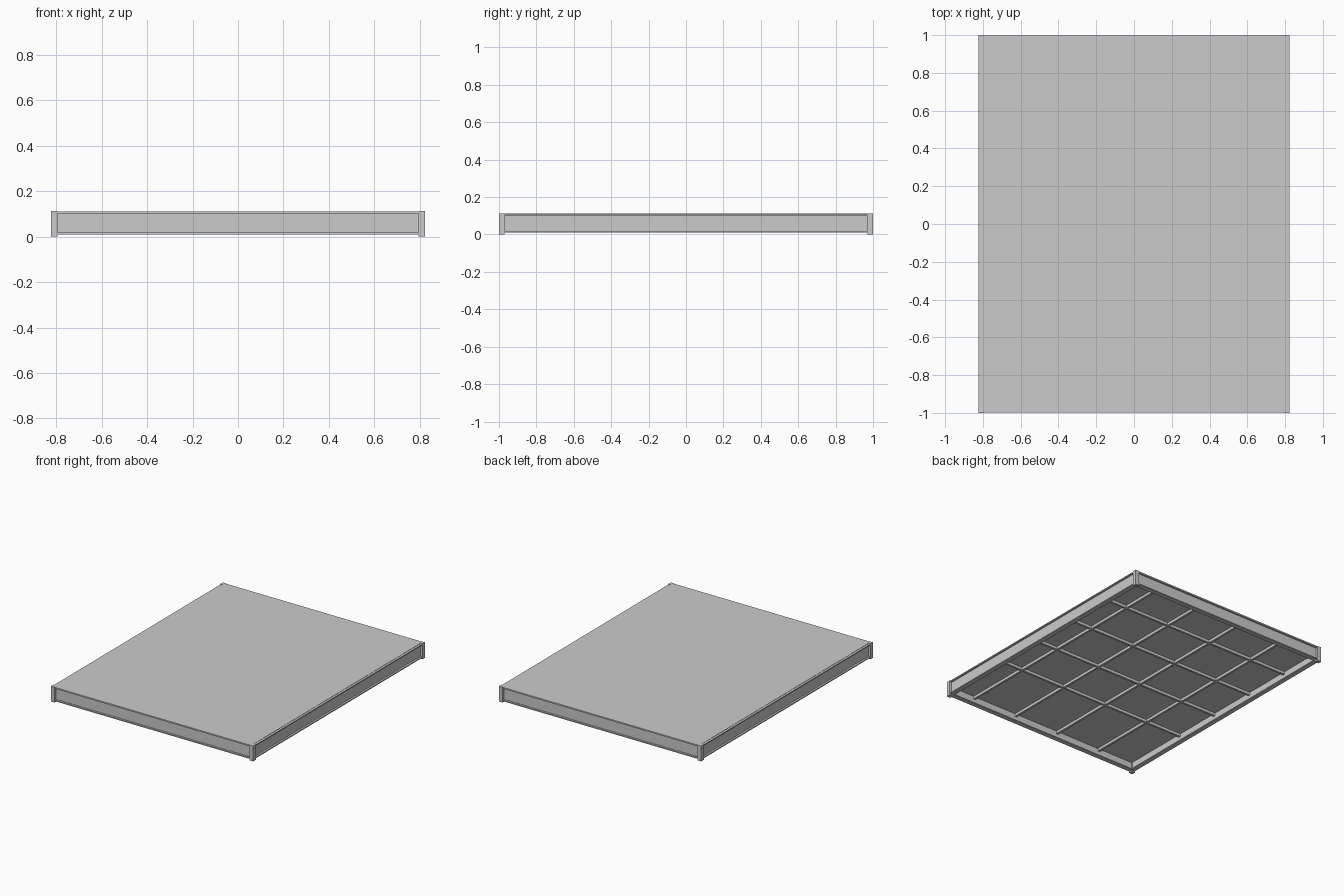
import bpy

cube = bpy.data.objects.get("Cube")
if cube:
    bpy.data.objects.remove(cube, do_unlink=True)

# Single grey finish
grey = bpy.data.materials.new("light_grey_metal")
grey.use_nodes = True
colour = (0.6, 0.6, 0.6, 1)
grey.diffuse_color = colour
grey.node_tree.nodes["Principled BSDF"].inputs["Base Color"].default_value = colour


def box(name, low, high):
    """Axis-aligned box between two opposite corners."""
    v = [(x, y, z) for x in (low[0], high[0]) for y in (low[1], high[1])
         for z in (low[2], high[2])]
    f = [(0, 1, 3, 2), (4, 6, 7, 5), (0, 4, 5, 1),
         (2, 3, 7, 6), (0, 2, 6, 4), (1, 5, 7, 3)]
    mesh = bpy.data.meshes.new(name)
    mesh.from_pydata(v, [], f)
    mesh.materials.append(grey)
    ob = bpy.data.objects.new(name, mesh)
    bpy.context.collection.objects.link(ob)
    return ob


HX, HY, TOP = 0.824, 1.0, 0.113
POST = 0.03
RAIL_LOW, RAIL_TOP, LIP = 0.01, 0.11, 0.008
WEB_OUT, WEB_IN = 0.016, 0.025
CORE_LOW = 0.07

# Deck: a thin top sheet over a thicker core held between the rails
box("deck_sheet", (-HX + 0.018, -HY + 0.002, RAIL_TOP - 0.004),
    (HX - 0.018, HY - 0.002, RAIL_TOP + 0.002))
box("deck_core", (-HX + WEB_IN, -HY + WEB_IN, CORE_LOW),
    (HX - WEB_IN, HY - WEB_IN, RAIL_TOP - 0.004))

# Corner posts
for sx, side in ((-1, "right"), (1, "left")):
    for sy, end in ((-1, "front"), (1, "back")):
        x, y = sx * HX, sy * HY
        xi, yi = x - sx * POST, y - sy * POST
        box(f"{end}_{side}_post", (min(x, xi), min(y, yi), 0),
            (max(x, xi), max(y, yi), TOP))

# Edge rails: a recessed web between two flanges
sections = {
    "web": (WEB_OUT, WEB_IN, RAIL_LOW, RAIL_TOP),
    "lower_flange": (0.002, 0.036, RAIL_LOW, RAIL_LOW + LIP),
    "upper_flange": (0.002, 0.036, RAIL_TOP - LIP, RAIL_TOP),
}
for part, (outer, inner, z0, z1) in sections.items():
    for s, side in ((-1, "right"), (1, "left")):
        a, b = sorted((s * (HX - outer), s * (HX - inner)))
        box(f"{side}_rail_{part}", (a, -HY + POST, z0), (b, HY - POST, z1))
    for s, side in ((-1, "front"), (1, "back")):
        a, b = sorted((s * (HY - outer), s * (HY - inner)))
        box(f"{side}_rail_{part}", (-HX + POST, a, z0), (HX - POST, b, z1))

# Grid of stiffening beams under the deck
HALF, BEAM_LOW, PITCH = 0.008, 0.05, 0.368
for i in range(4):
    x = 0.6 - i * PITCH
    box(f"long_beam_{i + 1}", (x - HALF, -HY + WEB_IN, BEAM_LOW),
        (x + HALF, HY - WEB_IN, CORE_LOW))
    y = 0.635 - i * PITCH
    box(f"cross_beam_{i + 1}", (-HX + WEB_IN, y - HALF, BEAM_LOW),
        (HX - WEB_IN, y + HALF, CORE_LOW))
